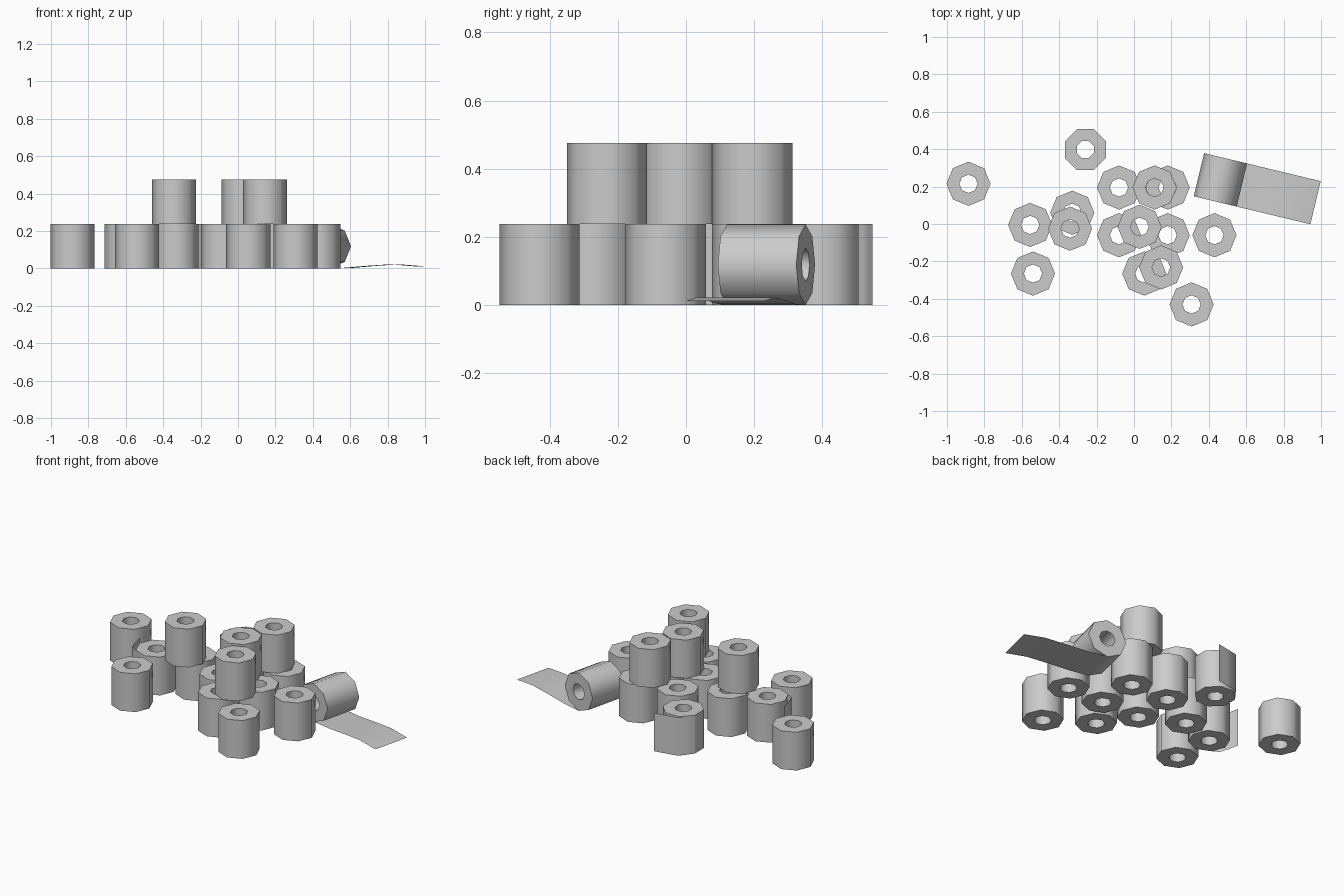
import bpy, bmesh
from math import cos, sin, pi, radians
from mathutils import Matrix

if "Cube" in bpy.data.objects:
    bpy.data.objects.remove(bpy.data.objects["Cube"])

R, HOLE, H = 0.118, 0.049, 0.237


def finish(name, bm):
    mesh = bpy.data.meshes.new(name)
    bm.to_mesh(mesh)
    bm.free()
    mesh.shade_smooth()
    mesh.set_sharp_from_angle(angle=radians(60))
    obj = bpy.data.objects.new(name, mesh)
    bpy.context.collection.objects.link(obj)
    return obj


def roll(name, x, y, z, turn=0.0):
    """Eight-sided tube: a closed rectangle section swept round the axis."""
    bm = bmesh.new()
    section = [(HOLE, 0), (R, 0), (R, H), (HOLE, H)]
    rings = []
    for i in range(8):
        a = i * pi / 4 + turn
        rings.append([bm.verts.new((r * cos(a), r * sin(a), h)) for r, h in section])
    for i in range(8):
        p, q = rings[i], rings[(i + 1) % 8]
        for j in range(4):
            k = (j + 1) % 4
            bm.faces.new((p[j], q[j], q[k], p[k]))
    bmesh.ops.recalc_face_normals(bm, faces=bm.faces)
    obj = finish(name, bm)
    obj.location = (x, y, z)
    return obj


def sheet(name, path, extrude):
    """Thin paper strip: a 3D path extruded along a vector."""
    bm = bmesh.new()
    a = [bm.verts.new(p) for p in path]
    b = [bm.verts.new([p[i] + extrude[i] for i in range(3)]) for p in path]
    for i in range(len(path) - 1):
        bm.faces.new((a[i], a[i + 1], b[i + 1], b[i]))
    return finish(name, bm)


# Standing rolls on the floor
floor_spots = [(-0.885, 0.215), (-0.555, -0.005), (-0.33, 0.06), (-0.54, -0.265),
               (-0.08, 0.195), (0.18, 0.195), (-0.08, -0.06), (0.18, -0.06),
               (0.055, -0.265), (0.43, -0.06), (0.308, -0.43)]
for n, (x, y) in enumerate(floor_spots):
    roll(f"floor_roll_{n + 1}", x, y, 0)
roll("turned_floor_roll", -0.26, 0.398, 0, pi / 8)

# Second layer
for n, (x, y) in enumerate([(-0.342, -0.025), (0.11, 0.195), (0.03, -0.015), (0.145, -0.232)]):
    roll(f"stacked_roll_{n + 1}", x, y, H + 0.001)

# Loose upright sheet ends peeling off two rolls
flap = sheet("back_loose_sheet", [(-0.109, 0.045, 0), (-0.05, 0.122, 0),
                                  (0.03, 0.137, 0), (0.095, 0.149, 0)], (0, 0, H))
flap.location = (-0.26, 0.398, 0)
flap = sheet("left_loose_sheet", [(-0.083, -0.083, 0), (-0.125, -0.06, 0),
                                  (-0.145, 0.0, 0), (-0.158, 0.065, 0)], (0, 0, H))
flap.location = (-0.555, -0.005, 0)

# Roll lying on its side with the paper rolled out along the floor
place = Matrix.Translation((0.462, 0.236, 0)) @ Matrix.Rotation(radians(-13.5), 4, 'Z')
lying = roll("lying_roll", 0, 0, 0)
lying.matrix_world = (place @ Matrix.Translation((0, H / 2, R))
                      @ Matrix.Rotation(pi / 2, 4, 'X'))
strip = sheet("unrolled_strip", [(u, -H / 2, z) for u, z in
                                 [(0, 0), (0.13, 0.003), (0.26, 0.014),
                                  (0.39, 0.022), (0.523, 0.011)]], (0, H, 0))
strip.matrix_world = place
